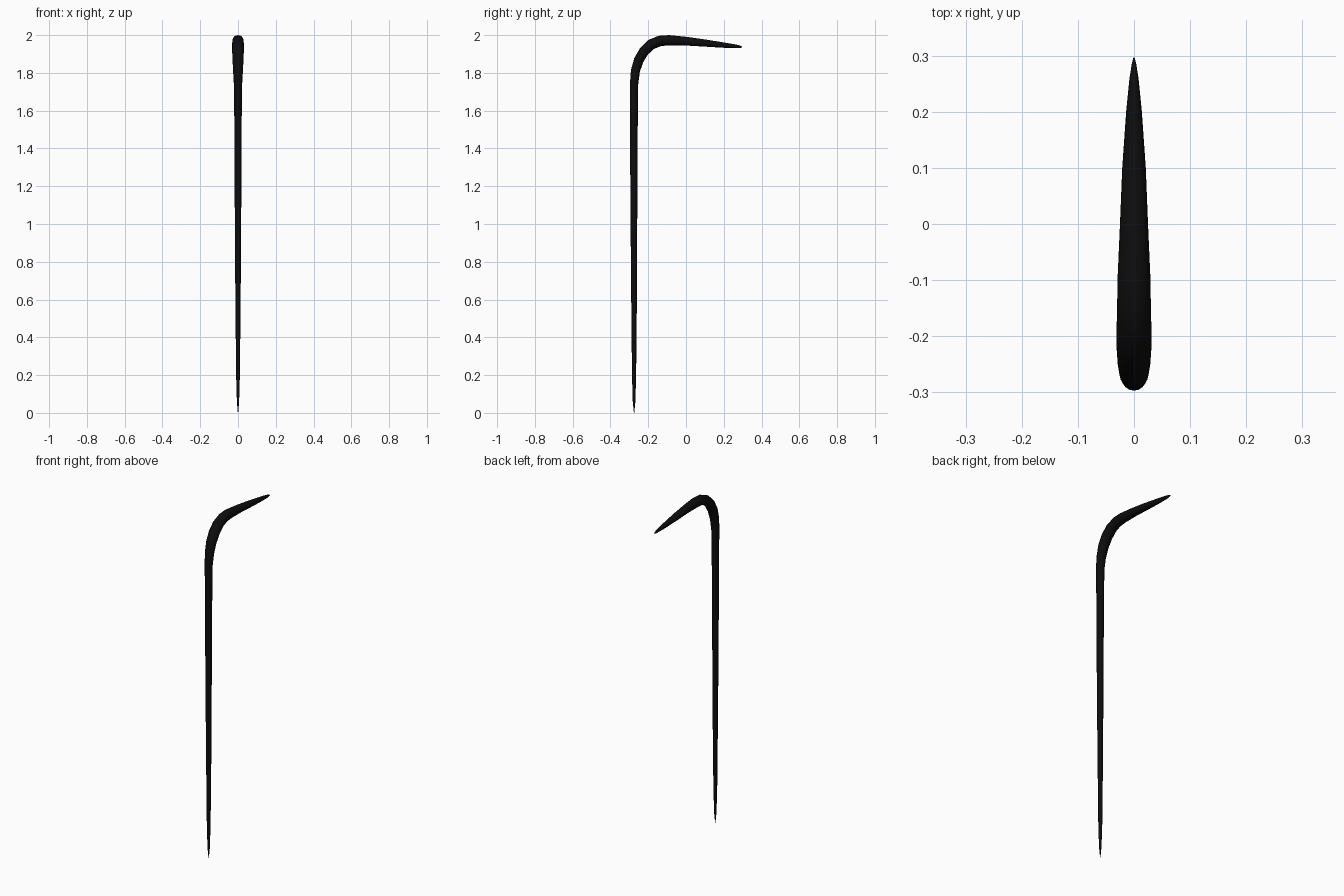
import bpy, bmesh, math
from mathutils import Vector

if "Cube" in bpy.data.objects:
    bpy.data.objects.remove(bpy.data.objects["Cube"])

SIDES = 16

# Stations along the hook: y, z, half width (x), half thickness (side view)
stations = [
    (-0.275, 0.00, 0.001, 0.001), (-0.275, 0.06, 0.006, 0.007),
    (-0.275, 0.20, 0.010, 0.011), (-0.275, 0.60, 0.014, 0.015),
    (-0.276, 1.05, 0.017, 0.018), (-0.276, 1.60, 0.020, 0.021),
    (-0.275, 1.74, 0.022, 0.022), (-0.268, 1.81, 0.026, 0.024),
    (-0.250, 1.868, 0.029, 0.026), (-0.222, 1.915, 0.031, 0.027),
    (-0.185, 1.950, 0.031, 0.028), (-0.140, 1.969, 0.030, 0.028),
    (-0.090, 1.973, 0.029, 0.027), (0.000, 1.968, 0.025, 0.023),
    (0.100, 1.958, 0.021, 0.019), (0.200, 1.947, 0.014, 0.014),
    (0.260, 1.941, 0.008, 0.010), (0.285, 1.938, 0.004, 0.007),
    (0.297, 1.937, 0.001, 0.002),
]


def sweep(name, pts):
    bm = bmesh.new()
    rings = []
    for i, (y, z, w, t) in enumerate(pts):
        a, b = pts[max(i - 1, 0)], pts[min(i + 1, len(pts) - 1)]
        d = Vector((0, b[0] - a[0], b[1] - a[1])).normalized()
        n = Vector((0, -d.z, d.y))
        ring = []
        for k in range(SIDES):
            ang = math.tau * k / SIDES
            p = Vector((0, y, z)) + n * t * math.sin(ang)
            p.x = w * math.cos(ang)
            ring.append(bm.verts.new(p))
        rings.append(ring)
    for r, s in zip(rings, rings[1:]):
        for k in range(SIDES):
            j = (k + 1) % SIDES
            bm.faces.new((r[k], r[j], s[j], s[k]))
    bm.faces.new(rings[0])
    bm.faces.new(rings[-1])
    bmesh.ops.recalc_face_normals(bm, faces=bm.faces)
    me = bpy.data.meshes.new(name)
    bm.to_mesh(me)
    bm.free()
    ob = bpy.data.objects.new(name, me)
    bpy.context.collection.objects.link(ob)
    return ob


# Tapered shaft bending into a pointed hook
hook = sweep("hooked_spike", stations)
mat = bpy.data.materials.new("black")
mat.diffuse_color = (0.004, 0.004, 0.004, 1)
mat.use_nodes = True
mat.node_tree.nodes["Principled BSDF"].inputs["Base Color"].default_value = mat.diffuse_color
hook.data.materials.append(mat)
bpy.context.view_layer.objects.active = hook
hook.select_set(True)
bpy.ops.object.shade_smooth_by_angle(angle=math.radians(40))
